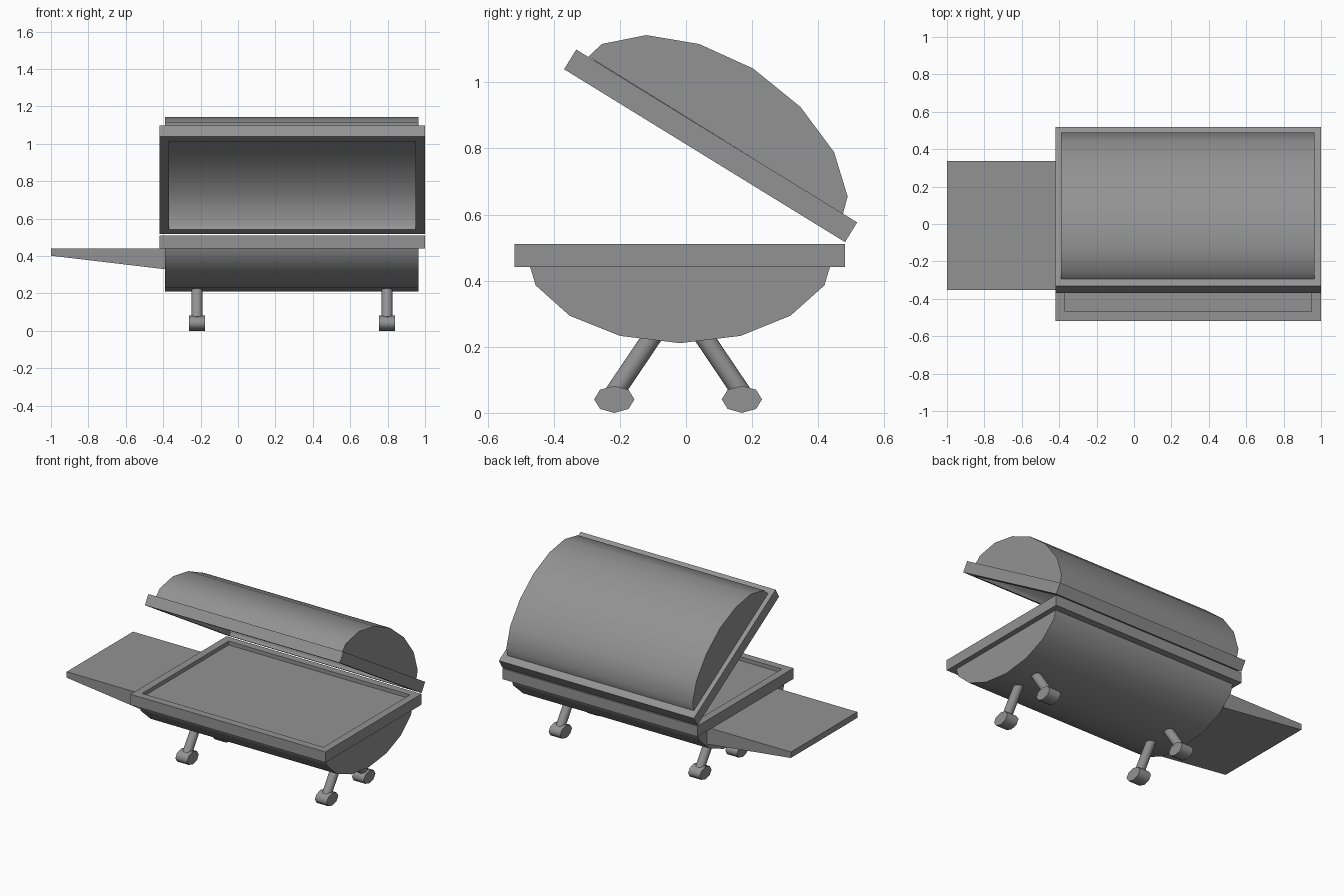
import bpy, bmesh, math
from mathutils import Vector, Matrix

if "Cube" in bpy.data.objects:
    bpy.data.objects.remove(bpy.data.objects["Cube"])

X0, X1 = -0.42, 1.0          # rim ends
B0, B1 = -0.39, 0.966        # body ends
metal = bpy.data.materials.new("dark_metal")
metal.diffuse_color = (0.29, 0.29, 0.29, 1)
metal.use_nodes = True
metal.node_tree.nodes["Principled BSDF"].inputs["Base Color"].default_value = metal.diffuse_color


def finish(name, bm, smooth=None, recalc=True):
    if recalc:
        bmesh.ops.recalc_face_normals(bm, faces=bm.faces)
    me = bpy.data.meshes.new(name)
    bm.to_mesh(me)
    bm.free()
    me.materials.append(metal)
    ob = bpy.data.objects.new(name, me)
    bpy.context.collection.objects.link(ob)
    if smooth:
        bpy.ops.object.select_all(action='DESELECT')
        ob.select_set(True)
        bpy.context.view_layer.objects.active = ob
        bpy.ops.object.shade_smooth_by_angle(angle=math.radians(smooth))
    return ob


def trough(bm, pts, x0, x1, closed=True):
    """Extrude a (y, z) profile along x; an open trough has no base face."""
    a = [bm.verts.new((x0, y, z)) for y, z in pts]
    b = [bm.verts.new((x1, y, z)) for y, z in pts]
    n = len(pts)
    faces = [bm.faces.new(a), bm.faces.new(b[::-1])]
    for i in range(n if closed else n - 1):
        j = (i + 1) % n
        faces.append(bm.faces.new((a[i], b[i], b[j], a[j])))
    return faces


def frame(name, length, depth, height, border, matrix):
    """Rectangular frame with an open middle."""
    bm = bmesh.new()
    rings = []
    for inset, z in ((0, -1), (0, 1), (border, 1), (border, -1)):
        w, d = length / 2 - inset, depth / 2 - inset
        rings.append([bm.verts.new((sx * w, sy * d, z * height / 2))
                      for sx, sy in ((-1, -1), (1, -1), (1, 1), (-1, 1))])
    for k in range(4):
        r, s = rings[k], rings[(k + 1) % 4]
        for i in range(4):
            j = (i + 1) % 4
            bm.faces.new((r[i], r[j], s[j], s[i]))
    bm.transform(matrix)
    return finish(name, bm)


# lower bowl
bowl = [(-0.472, 0.443), (-0.455, 0.386), (-0.352, 0.294), (-0.20, 0.233), (-0.018, 0.211),
        (0.165, 0.233), (0.316, 0.294), (0.419, 0.386), (0.436, 0.443)]
bm = bmesh.new()
trough(bm, bowl, B0, B1)
finish("bowl", bm, 40)

# bowl rim and the cooking surface set just below its top
xc = (X0 + X1) / 2
frame("bowl_rim", X1 - X0, 1.0, 0.07, 0.05, Matrix.Translation((xc, -0.019, 0.476)))
bm = bmesh.new()
bmesh.ops.create_cube(bm, size=1, matrix=Matrix.Translation((xc, -0.019, 0.4635))
                      @ Matrix.Diagonal((1.33, 0.91, 0.045, 1)))
finish("cooking_surface", bm)

# open lid: outer dome with a lining that sits down inside the rim
dome = [(-0.295, 1.078), (-0.255, 1.116), (-0.12, 1.143), (0.04, 1.116), (0.203, 1.042),
        (0.346, 0.926), (0.448, 0.789), (0.489, 0.655), (0.475, 0.602)]
mid = (0.09, 0.84)
inner = [(mid[0] + (y - mid[0]) * 0.985 - 0.026, mid[1] + (z - mid[1]) * 0.985 - 0.043)
         for y, z in dome]
bm = bmesh.new()
trough(bm, dome, B0, B1)
bmesh.ops.recalc_face_normals(bm, faces=bm.faces)
base = [f for f in bm.faces if len(f.verts) == 4 and f.normal.z < -0.5 and f.normal.y < 0]
bmesh.ops.delete(bm, geom=base, context='FACES_ONLY')
lining = trough(bm, inner, X0 + 0.051, X1 - 0.051, closed=False)
bmesh.ops.recalc_face_normals(bm, faces=lining)
lining[0].normal_update()
if lining[0].normal.x < 0:       # lining faces into the hollow
    bmesh.ops.reverse_faces(bm, faces=lining)
finish("lid", bm, 40, recalc=False)

# lid rim, tilted open
tilt = Matrix.Rotation(math.radians(-31.6), 4, 'X')
frame("lid_rim", X1 - X0, 0.998, 0.07, 0.05, Matrix.Translation((xc, 0.0745, 0.808)) @ tilt)

# tapered side shelf
bm = bmesh.new()
sec = [(-1.0, 0.441), (-1.0, 0.402), (-0.385, 0.329), (-0.385, 0.441)]
front = [bm.verts.new((x, -0.354, z)) for x, z in sec]
back = [bm.verts.new((x, 0.337, z)) for x, z in sec]
bm.faces.new(front)
bm.faces.new(back[::-1])
for i in range(4):
    j = (i + 1) % 4
    bm.faces.new((front[i], back[i], back[j], front[j]))
finish("side_shelf", bm)

# splayed legs and oval feet
for side, x in (("left", -0.219), ("right", 0.797)):
    for end, s in (("front", -1), ("back", 1)):
        yc = -0.024
        top = Vector((x, yc + s * 0.075, 0.235))
        low = Vector((x, yc + s * 0.193, 0.06))
        d = top - low
        bm = bmesh.new()
        bmesh.ops.create_cone(bm, cap_ends=True, segments=20, radius1=0.029, radius2=0.029,
                              depth=d.length, matrix=Matrix.Translation((top + low) / 2)
                              @ d.to_track_quat('Z', 'Y').to_matrix().to_4x4())
        finish(f"{end}_{side}_leg", bm, 40)
        bm = bmesh.new()
        bmesh.ops.create_cone(bm, cap_ends=True, segments=8, radius1=1, radius2=1, depth=1,
                              matrix=Matrix.Translation((x, yc + s * 0.193, 0.041))
                              @ Matrix.Diagonal((0.085, 0.061, 0.041, 1))
                              @ Matrix.Rotation(math.pi / 2, 4, 'Y'))
        finish(f"{end}_{side}_foot", bm, 65)
